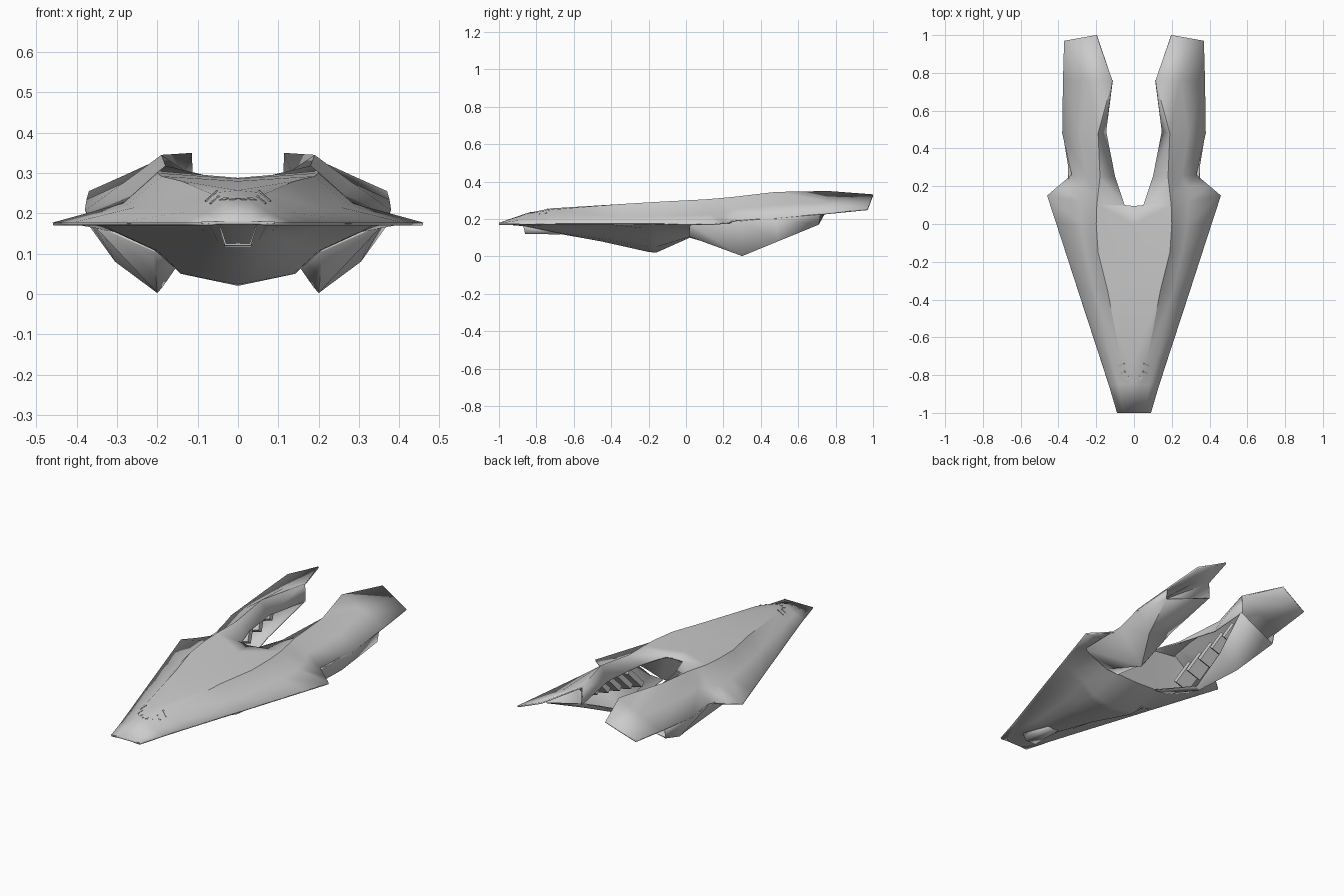
import bpy, bmesh, math
from mathutils import Vector
from mathutils.bvhtree import BVHTree

if "Cube" in bpy.data.objects:
    bpy.data.objects.remove(bpy.data.objects["Cube"])


def finish(obj, thickness=0, angle=28):
    m = obj.modifiers.new("mirror", 'MIRROR')
    m.merge_threshold = 0.0005
    if thickness:
        s = obj.modifiers.new("shell", 'SOLIDIFY')
        s.thickness, s.offset = thickness, -1
    bpy.ops.object.select_all(action='DESELECT')
    obj.select_set(True)
    bpy.context.view_layer.objects.active = obj
    bpy.ops.object.shade_smooth_by_angle(angle=math.radians(angle))


def loft(name, rows, flip=False, thickness=0, angle=28, skip=()):
    """Skin rows of points; the right half is mirrored to the left."""
    n = len(rows[0])
    faces = []
    for r in range(len(rows) - 1):
        for c in range(n - 1):
            if (r, c) not in skip:
                f = [r * n + c, r * n + c + 1, (r + 1) * n + c + 1, (r + 1) * n + c]
                faces.append(f[::-1] if flip else f)
    me = bpy.data.meshes.new(name)
    me.from_pydata([p for row in rows for p in row], [], faces)
    obj = bpy.data.objects.new(name, me)
    bpy.context.collection.objects.link(obj)
    finish(obj, thickness, angle)
    return obj


def box(name, loc, size, rot):
    bm = bmesh.new()
    bmesh.ops.create_cube(bm, size=1)
    for v in bm.verts:
        v.co = rot @ Vector((v.co[i] * size[i] for i in range(3))) + Vector(loc)
    me = bpy.data.meshes.new(name)
    bm.to_mesh(me)
    bm.free()
    obj = bpy.data.objects.new(name, me)
    bpy.context.collection.objects.link(obj)
    finish(obj)


# Upper hull: y, centre z, ridge x z, flank x z, wing edge x
hull = [(-1, .180, .03, .180, .06, .178, .09),
        (-.85, .232, .035, .228, .08, .2, .134),
        (-.72, .257, .07, .250, .12, .205, .176),
        (-.35, .280, .14, .280, .21, .21, .297),
        (-.15, .286, .19, .292, .255, .215, .362),
        (0, .288, .2, .3, .28, .217, .411)]
top = [[(0, y, cz), (rx, y, rz), (fx, y, fz), (ex, y, .177)]
       for y, cz, rx, rz, fx, fz, ex in hull]
# Upper skin continues over the two rear prongs to their flat tips
top += [[(0, .095, .287), (.197, .1, .305), (.285, .12, .225), (.46, .15, .177)],
        [(.05, .1, .287), (.19, .16, .31), (.28, .2, .23), (.4, .202, .181)],
        [(.10, .25, .285), (.18, .25, .318), (.255, .255, .252), (.33, .26, .187)],
        [(.147, .49, .265), (.19, .48, .345), (.285, .48, .275), (.38, .48, .207)],
        [(.112, .76, .25), (.114, .76, .35), (.245, .76, .292), (.376, .76, .234)],
        [(.2, 1, .332), (.2, 1, .332), (.285, .985, .293), (.37, .97, .255)]]
upper = loft("upper_hull", top, thickness=.008, angle=40, skip={(len(top) - 2, 0)})

# Belly: y, keel z, chine x z, lower flank x z, upper flank x z, edge x
belly = [(-1, .173, .03, .173, .05, .173, .07, .174, .09),
         (-.88, .163, .04, .165, .07, .17, .1, .172, .125),
         (-.7, .125, .05, .13, .085, .155, .13, .17, .183),
         (-.45, .08, .085, .095, .13, .13, .19, .165, .265),
         (-.2, .024, .138, .05, .2, .107, .29, .148, .346),
         (-.16, .02, .142, .05, .205, .107, .298, .15, .359),
         (.02, .1, .14, .105, .21, .128, .31, .155, .417)]
under = [[(0, y, kz), (cx, y, cz), (lx, y, lz), (ux, y, uz), (ex, y, .175)]
         for y, kz, cx, cz, lx, lz, ux, uz, ex in belly]
under.append([(0, .088, .281), (.06, .1, .281), (.2, .11, .292),
              (.29, .12, .205), (.46, .15, .175)])
loft("belly", under, flip=True, angle=32)

# Nose edge strip between upper hull and belly
loft("nose_lip", [under[0], [(p[0], -1, .18) for p in under[0]]])

# Lower fins: floor edge, keel ridge that sweeps outward, outer wall top
loft("lower_fin",
     [[(.13, .02, .1), (.21, .02, .105), (.36, .02, .172)],
      [(.185, .3, .02), (.2, .3, .002), (.348, .3, .189)],
      [(.17, .51, .125), (.305, .49, .08), (.378, .48, .205)],
      [(.112, .755, .25), (.37, .71, .17), (.374, .72, .228)]],
     flip=True, thickness=.006, angle=25)

# Slanted vanes inside each prong
for i in range(5):
    t = i / 4
    tilt = Vector((0, 0, 1)).rotation_difference(Vector((.25, .62, .75)))
    box("prong_vane", (.225, .18 + .38 * t, .15 + .09 * t), (.09, .03, .13 - .04 * t),
        tilt.to_matrix())

# Chin intake beneath the nose
loft("chin_intake",
     [[(0, y, .17), (.046, y, .166), (.033, y + .01, z), (0, y + .01, z)]
      for y, z in ((-.87, .12), (-.68, .118))], thickness=.006)

# Cockpit windows seated on the hull skin
bm = bmesh.new()
bm.from_mesh(upper.data)
tree = BVHTree.FromBMesh(bm)
for x, y, width, length in ((.012, -.83, .016, .014), (.034, -.815, .016, .02),
                            (.058, -.785, .01, .03), (.066, -.745, .008, .04)):
    hit, normal, _, _ = tree.ray_cast(Vector((x, y, 1)), Vector((0, 0, -1)))
    box("cockpit_window", hit, (width, length, .003),
        normal.to_track_quat('Z', 'Y').to_matrix())
bm.free()
